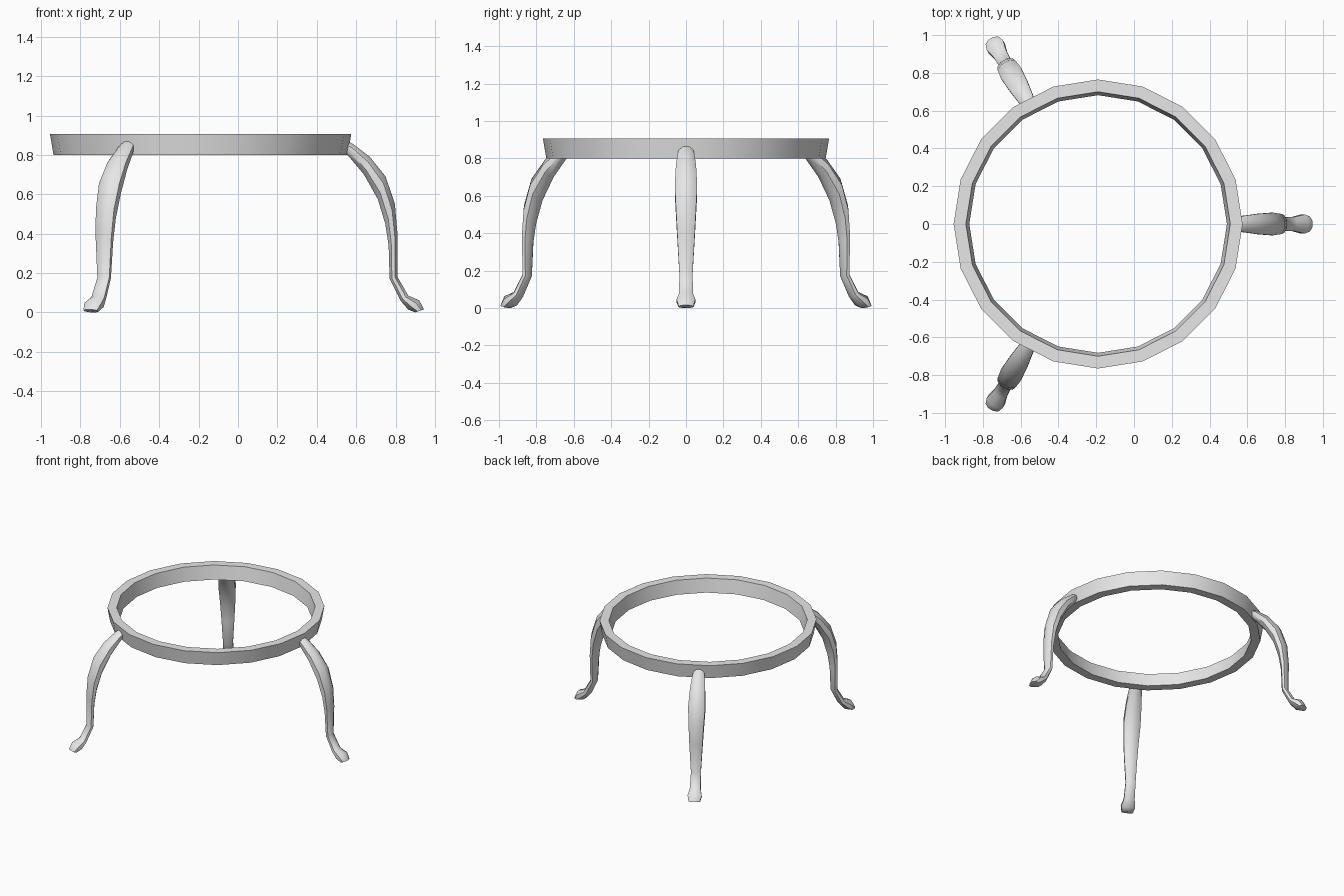
import bpy, bmesh, math
from mathutils import Vector, Matrix

if "Cube" in bpy.data.objects:
    bpy.data.objects.remove(bpy.data.objects["Cube"], do_unlink=True)

CENTRE_X = -0.19

grey = bpy.data.materials.new("light grey")
grey.use_nodes = True
grey.diffuse_color = (0.8, 0.8, 0.8, 1)
grey.node_tree.nodes["Principled BSDF"].inputs["Base Color"].default_value = (0.8, 0.8, 0.8, 1)


def loft(name, loops, closed, angle):
    """Skin a row of vertex loops; closed joins last to first, otherwise cap the ends."""
    bm = bmesh.new()
    rows = [[bm.verts.new(p) for p in loop] for loop in loops]
    n = len(rows[0])
    pairs = list(zip(rows, rows[1:]))
    if closed:
        pairs.append((rows[-1], rows[0]))
    else:
        bm.faces.new(rows[0])
        bm.faces.new(rows[-1])
    for a, b in pairs:
        for i in range(n):
            j = (i + 1) % n
            bm.faces.new((a[i], a[j], b[j], b[i]))
    bmesh.ops.recalc_face_normals(bm, faces=bm.faces)
    mesh = bpy.data.meshes.new(name)
    bm.to_mesh(mesh)
    bm.free()
    mesh.materials.append(grey)
    obj = bpy.data.objects.new(name, mesh)
    bpy.context.collection.objects.link(obj)
    bpy.ops.object.select_all(action='DESELECT')
    obj.select_set(True)
    bpy.context.view_layer.objects.active = obj
    bpy.ops.object.shade_smooth_by_angle(angle=math.radians(angle))
    return obj


# Twenty-sided hoop, slightly flared towards the top
hoop_profile = [(0.765, 0.905), (0.747, 0.80), (0.682, 0.80), (0.70, 0.905)]
hoop = []
for i in range(20):
    a = math.tau * i / 20
    hoop.append([(r * math.cos(a) + CENTRE_X, r * math.sin(a), z) for r, z in hoop_profile])
loft("hoop", hoop, True, 30)

# Curved leg stations: outer x, z, inner x, z, half width
stations = [
    (0.55, 0.872, 0.55, 0.805, 0.034),
    (0.585, 0.855, 0.565, 0.79, 0.043),
    (0.67, 0.79, 0.64, 0.70, 0.054),
    (0.75, 0.69, 0.71, 0.575, 0.06),
    (0.797, 0.55, 0.748, 0.45, 0.053),
    (0.81, 0.40, 0.765, 0.34, 0.046),
    (0.81, 0.18, 0.77, 0.17, 0.035),
    (0.865, 0.085, 0.825, 0.06, 0.038),
    (0.92, 0.062, 0.865, 0.014, 0.05),
    (0.945, 0.015, 0.90, 0.0, 0.04),
]


def leg_section(xo, zo, xi, zi, half):
    outer = Vector((xo - CENTRE_X, 0, zo))
    inner = Vector((xi - CENTRE_X, 0, zi))
    mid, arm = (outer + inner) / 2, (outer - inner) / 2
    grow = 1 / math.cos(math.pi / 8)
    points = []
    for k in range(8):
        a = math.tau * (k + 0.5) / 8
        points.append(mid + (arm * math.cos(a) + Vector((0, half, 0)) * math.sin(a)) * grow)
    return points


# Three legs spaced evenly round the hoop
for name, turn in (("left_leg", 0), ("back_right_leg", 120), ("front_right_leg", 240)):
    leg = loft(name, [leg_section(*s) for s in stations], False, 50)
    leg.data.transform(Matrix.Translation((CENTRE_X, 0, 0)) @ Matrix.Rotation(math.radians(turn), 4, 'Z'))
